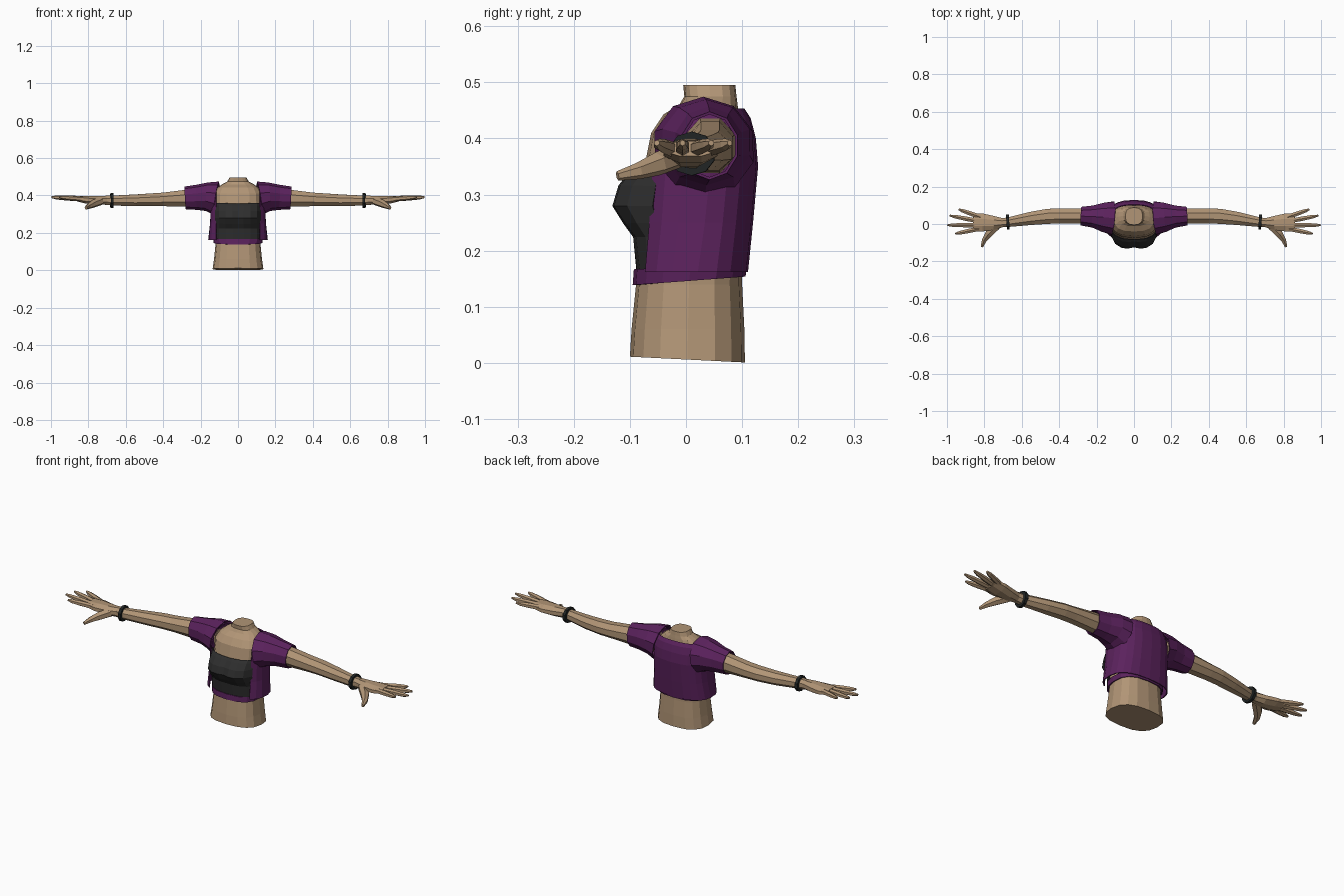
import bpy, bmesh, math
from mathutils import Vector

cube = bpy.data.objects.get("Cube")
if cube:
    bpy.data.objects.remove(cube, do_unlink=True)


def material(name, colour):
    m = bpy.data.materials.new(name)
    m.use_nodes = True
    m.diffuse_color = (*colour, 1)
    bsdf = m.node_tree.nodes["Principled BSDF"]
    bsdf.inputs["Base Color"].default_value = (*colour, 1)
    bsdf.inputs["Roughness"].default_value = 0.8
    return m


SKIN = material("tan skin", (0.44, 0.30, 0.18))
PURPLE = material("purple cloth", (0.105, 0.016, 0.11))
DARK = material("charcoal cloth", (0.027, 0.027, 0.027))
BAND = material("black band", (0.015, 0.018, 0.018))


def loft(name, rings, mat, closed=True, caps=True, mirror=False, thick=0):
    """Skin a list of equal-length point rings."""
    bm = bmesh.new()
    rows = [[bm.verts.new(p) for p in ring] for ring in rings]
    n = len(rows[0])
    for a, b in zip(rows, rows[1:]):
        for i in range(n if closed else n - 1):
            j = (i + 1) % n
            bm.faces.new((a[i], a[j], b[j], b[i]))
    if caps:
        bm.faces.new(rows[0])
        bm.faces.new(rows[-1])
    bmesh.ops.recalc_face_normals(bm, faces=bm.faces)
    mesh = bpy.data.meshes.new(name)
    bm.to_mesh(mesh)
    bm.free()
    mesh.materials.append(mat)
    ob = bpy.data.objects.new(name, mesh)
    bpy.context.collection.objects.link(ob)
    if thick:
        s = ob.modifiers.new("Thickness", 'SOLIDIFY')
        s.thickness = thick
        s.offset = 0
    if mirror:
        m = ob.modifiers.new("Mirror", 'MIRROR')
        m.use_clip = True
    return ob


def tube(name, path, mat, sides=8, **kw):
    """Tube through (x, y, z, half width, half height) stations."""
    pts = [Vector(p[:3]) for p in path]
    rings = []
    for i, p in enumerate(path):
        d = (pts[min(i + 1, len(pts) - 1)] - pts[max(i - 1, 0)]).normalized()
        side = Vector((0, 0, 1)).cross(d).normalized()
        up = d.cross(side)
        angles = [math.tau * (k + 0.5) / sides for k in range(sides)]
        rings.append([pts[i] + side * p[3] * 1.06 * math.cos(a) + up * p[4] * 1.06 * math.sin(a)
                      for a in angles])
    return loft(name, rings, mat, mirror=True, **kw)


POWER = 1 / 1.3


def outline(a, w, f, b):
    """Point on a squarish oval with half width w, front f and back b."""
    c, s = math.cos(a), math.sin(a)
    x = math.copysign(abs(c) ** POWER, c) * w
    y = (f + b) / 2 + math.copysign(abs(s) ** POWER, s) * (b - f) / 2
    return x, y


def oval(z, w, f, b, tilt=0.0, n=16):
    pts = [outline(math.tau * k / n, w, f, b) for k in range(n)]
    return [(x, y, z + tilt * y) for x, y in pts]


# Bare torso, shoulders and neck
loft("torso", [
    oval(0.006, 0.136, -0.10, 0.105, -0.05),
    oval(0.06, 0.128, -0.097, 0.104),
    oval(0.14, 0.12, -0.089, 0.10),
    oval(0.25, 0.118, -0.078, 0.10),
    oval(0.35, 0.128, -0.074, 0.108),
    oval(0.41, 0.126, -0.062, 0.10),
    oval(0.443, 0.108, -0.04, 0.094),
    oval(0.46, 0.085, -0.012, 0.092),
    oval(0.475, 0.057, -0.003, 0.09),
    oval(0.495, 0.046, -0.005, 0.088)], SKIN)

# Hem band round the waist
loft("shirt_hem", [
    oval(0.146, 0.127, -0.092, 0.103, 0.08),
    oval(0.172, 0.13, -0.09, 0.107, 0.06)], PURPLE, caps=False, thick=0.006)

# Strapless top: front panel with a bulge
columns = [(0.0, 0.8), (0.03, 0.95), (0.065, 1.0), (0.1, 0.85), (0.122, 0.45)]
top_rows = [(0.165, -0.083, 0), (0.225, -0.082, 0.008), (0.25, -0.081, 0.028),
            (0.28, -0.079, 0.05), (0.315, -0.077, 0.041), (0.345, -0.073, 0.02),
            (0.36, -0.071, 0.008)]
rings = []
for z, front, bulge in top_rows:
    ring = []
    for x, k in columns:
        a = -math.acos((x / 0.13) ** 1.3)
        y = outline(a, 0.13, front, 0.10)[1]
        dip = 0.006 * (1 - x / 0.122) if z > 0.35 else 0
        ring.append((x, y - bulge * k - 0.003, z - dip))
    rings.append(ring)
loft("strapless_top", rings, DARK, closed=False, caps=False, mirror=True, thick=0.005)

# Open jacket body, one half mirrored
rings = []
for z, w, f, b in [(0.162, 0.157, -0.092, 0.108), (0.25, 0.148, -0.09, 0.117),
                   (0.35, 0.143, -0.088, 0.126), (0.40, 0.142, -0.08, 0.122),
                   (0.435, 0.132, -0.06, 0.113), (0.452, 0.12, -0.04, 0.102)]:
    start = -math.acos(min(1, (0.116 / w) ** 1.3))
    rings.append([(*outline(start + (math.pi / 2 - start) * k / 8, w, f, b), z)
                  for k in range(9)])
loft("jacket_body", rings, PURPLE, closed=False, caps=False, mirror=True, thick=0.005)

# Short sleeves with shoulder caps
tube("sleeves", [
    (0.115, 0.032, 0.385, 0.085, 0.083),
    (0.165, 0.036, 0.393, 0.075, 0.07),
    (0.22, 0.04, 0.390, 0.056, 0.061),
    (0.282, 0.042, 0.387, 0.047, 0.055)], PURPLE, sides=10, caps=False, thick=0.005)

# Arms
tube("arms", [
    (0.13, 0.043, 0.387, 0.045, 0.05),
    (0.28, 0.043, 0.385, 0.041, 0.046),
    (0.40, 0.043, 0.379, 0.041, 0.037),
    (0.46, 0.041, 0.377, 0.041, 0.035),
    (0.55, 0.03, 0.374, 0.036, 0.032),
    (0.67, 0.01, 0.373, 0.026, 0.027),
    (0.71, 0.007, 0.375, 0.024, 0.025)], SKIN)

# Wrist bands
tube("wrist_bands", [
    (0.667, 0.011, 0.373, 0.04, 0.037),
    (0.682, 0.010, 0.373, 0.04, 0.037)], BAND, sides=10)

# Palms
tube("palms", [
    (0.70, 0.007, 0.375, 0.024, 0.024),
    (0.75, 0.006, 0.374, 0.038, 0.025),
    (0.81, 0.008, 0.377, 0.049, 0.021),
    (0.86, 0.008, 0.382, 0.047, 0.014)], SKIN)

# Fingers: base and tip positions
fingers = {"index": (0.85, -0.03, 0.955, -0.052), "middle": (0.855, -0.006, 0.998, -0.006),
           "ring": (0.855, 0.02, 0.985, 0.045), "little": (0.84, 0.044, 0.937, 0.078)}
for name, (x0, y0, x1, y1) in fingers.items():
    path = []
    for t, r, z in [(-0.2, 0.013, 0.381), (0.4, 0.0125, 0.386), (0.8, 0.010, 0.389), (1, 0.005, 0.392)]:
        path.append((x0 + (x1 - x0) * t, y0 + (y1 - y0) * t, z, r, r))
    tube(name + "_fingers", path, SKIN, sides=6)

# Thumbs
tube("thumbs", [
    (0.735, -0.012, 0.37, 0.022, 0.021),
    (0.775, -0.05, 0.355, 0.021, 0.02),
    (0.80, -0.085, 0.342, 0.014, 0.014),
    (0.813, -0.122, 0.333, 0.007, 0.008)], SKIN, sides=6)
